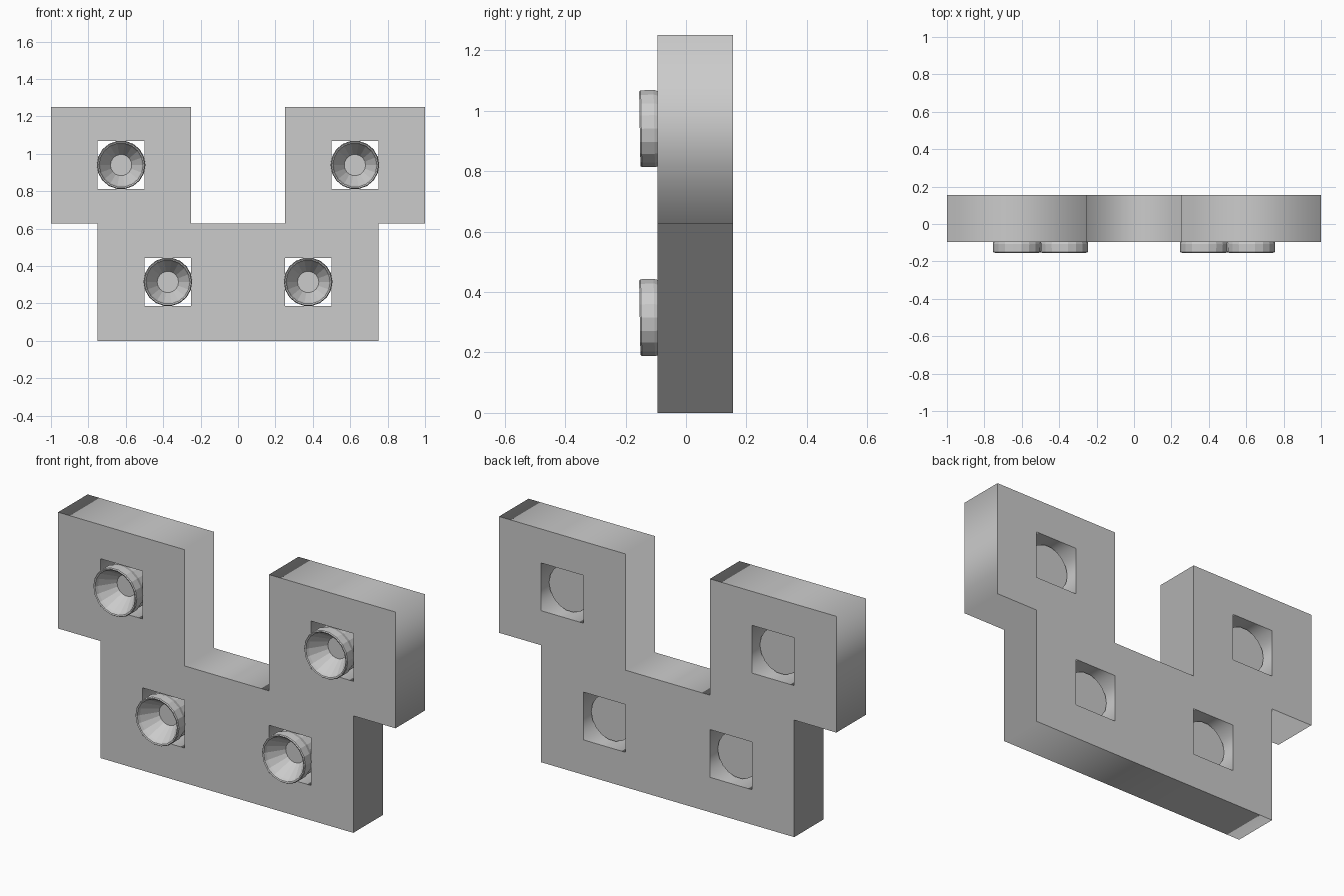
import bpy, bmesh, math
from mathutils import Matrix, Vector

if "Cube" in bpy.data.objects:
    bpy.data.objects.remove(bpy.data.objects["Cube"])

HOLES = [(sx * x, z) for x, z in ((0.625, 0.94), (0.375, 0.315)) for sx in (-1, 1)]

# Flat stepped panel with square openings, as an extruded outline
right = [(0.75, 0), (0.75, 0.627), (1, 0.627), (1, 1.25), (0.25, 1.25), (0.25, 0.627)]
outline = right + [(-x, z) for x, z in reversed(right)]
curve = bpy.data.curves.new("panel", 'CURVE')
curve.dimensions = '2D'
curve.fill_mode = 'BOTH'
curve.extrude = 0.125


def add_loop(points):
    s = curve.splines.new('POLY')
    s.points.add(len(points) - 1)
    for p, (x, z) in zip(s.points, points):
        p.co = (x, z, 0, 1)
    s.use_cyclic_u = True


add_loop(outline)
for cx, cz in HOLES:
    add_loop([(cx + a * 0.125, cz + b * 0.128) for a, b in ((-1, -1), (-1, 1), (1, 1), (1, -1))])
panel = bpy.data.objects.new("panel", curve)
bpy.context.collection.objects.link(panel)
panel.rotation_euler.x = math.pi / 2
panel.location.y = 0.03
bpy.context.view_layer.objects.active = panel
panel.select_set(True)
bpy.ops.object.convert(target='MESH')

# Round socket: flat back, thin rim, conical recess down to a small disc
PROFILE = [(0, 0.09), (0.124, 0.09), (0.124, -0.085), (0.13, -0.105), (0.129, -0.148),
           (0.125, -0.153), (0.118, -0.15), (0.112, -0.135), (0.057, -0.05), (0, -0.05)]
bm = bmesh.new()
verts = [bm.verts.new((r, y, 0)) for r, y in PROFILE]
edges = [bm.edges.new(pair) for pair in zip(verts, verts[1:])]
bmesh.ops.spin(bm, geom=verts + edges, axis=(0, 1, 0), cent=(0, 0, 0),
               angle=2 * math.pi, steps=18, use_duplicate=False)
bmesh.ops.remove_doubles(bm, verts=bm.verts, dist=0.0005)
bmesh.ops.recalc_face_normals(bm, faces=bm.faces)
# Slight tilt of the rim only
front = [v for v in bm.verts if v.co.y < -0.1]
bmesh.ops.rotate(bm, verts=front, cent=Vector((0, -0.15, 0)),
                 matrix=Matrix.Rotation(math.radians(1.0), 3, 'X'))
mesh = bpy.data.meshes.new("socket")
bm.to_mesh(mesh)
bm.free()
for i, (cx, cz) in enumerate(HOLES):
    socket = bpy.data.objects.new(f"socket_{i + 1}", mesh)
    socket.location = (cx, 0, cz)
    bpy.context.collection.objects.link(socket)
